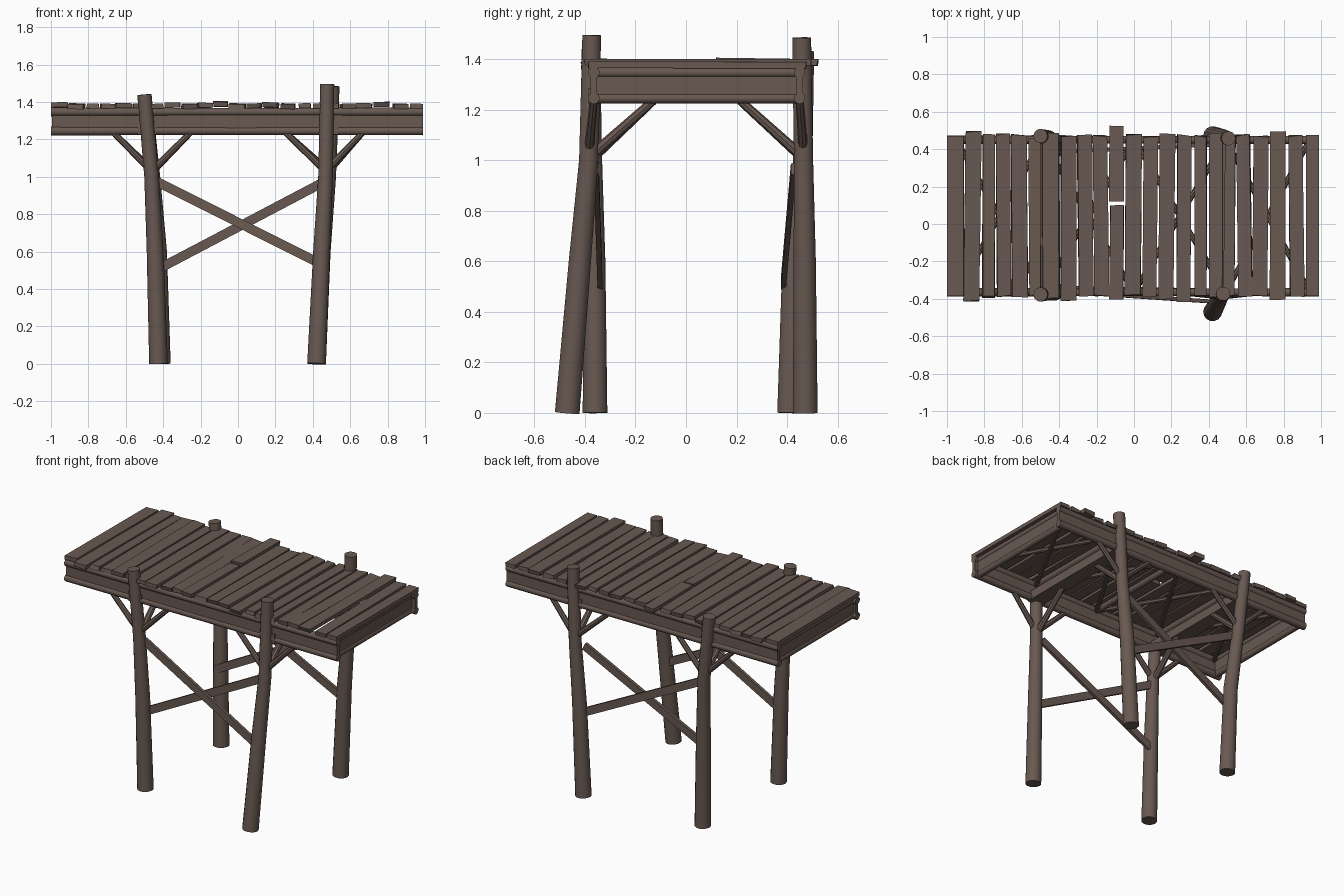
import bpy, bmesh, math, random
from mathutils import Vector, Matrix

if "Cube" in bpy.data.objects:
    bpy.data.objects.remove(bpy.data.objects["Cube"])

random.seed(4)
wood = bpy.data.materials.new("weathered brown wood")
wood.diffuse_color = (0.14, 0.1, 0.083, 1)
wood.use_nodes = True
wood.node_tree.nodes["Principled BSDF"].inputs["Base Color"].default_value = wood.diffuse_color


def finish(bm, name):
    bmesh.ops.recalc_face_normals(bm, faces=bm.faces[:])
    me = bpy.data.meshes.new(name)
    bm.to_mesh(me)
    bm.free()
    me.materials.append(wood)
    for p in me.polygons:
        p.use_smooth = True
    me.set_sharp_from_angle(angle=math.radians(40))
    ob = bpy.data.objects.new(name, me)
    bpy.context.collection.objects.link(ob)
    return ob


def log(name, pts, radii, n=12):
    """Round timber swept through points, with one radius per point."""
    pts = [Vector(p) for p in pts]
    bm = bmesh.new()
    rings = []
    for i, p in enumerate(pts):
        d = (pts[min(i + 1, len(pts) - 1)] - pts[max(i - 1, 0)]).normalized()
        side = Vector((0, 1, 0)) if abs(d.y) < 0.9 else Vector((1, 0, 0))
        u = d.cross(side).normalized()
        v = d.cross(u)
        rings.append([bm.verts.new(p + radii[i] * (u * math.cos(a) + v * math.sin(a)))
                      for a in (2 * math.pi * k / n for k in range(n))])
    for a, b in zip(rings, rings[1:]):
        for k in range(n):
            bm.faces.new((a[k], a[(k + 1) % n], b[(k + 1) % n], b[k]))
    bm.faces.new(rings[0])
    bm.faces.new(rings[-1])
    return finish(bm, name)


def board(name, a, b, width, thick, normal=(0, 0, 1), jitter=0.0):
    """Flat board from a to b; thickness is along the normal."""
    a, b = Vector(a), Vector(b)
    d = (b - a).normalized()
    w = Vector(normal).cross(d).normalized()
    t = d.cross(w)
    m = Matrix((d * (b - a).length, w * width, t * thick)).transposed().to_4x4()
    m.translation = (a + b) / 2
    bm = bmesh.new()
    bmesh.ops.create_cube(bm, size=1, matrix=m)
    for v in bm.verts:
        v.co += d * random.uniform(-jitter, jitter) + w * random.uniform(-jitter, jitter) * 0.5
    return finish(bm, name)


# Crooked posts, wider at the foot
posts = {
    "front_left": [(-0.425, -0.36, 0), (-0.443, -0.363, 0.6), (-0.462, -0.37, 1.0), (-0.5, -0.377, 1.44)],
    "front_right": [(0.42, -0.47, 0), (0.447, -0.42, 0.6), (0.468, -0.385, 1.0), (0.477, -0.373, 1.495)],
    "back_left": [(-0.41, 0.41, 0), (-0.425, 0.425, 0.6), (-0.455, 0.462, 1.0), (-0.5, 0.47, 1.43)],
    "back_right": [(0.42, 0.472, 0), (0.45, 0.47, 0.6), (0.485, 0.465, 1.0), (0.505, 0.458, 1.485)],
}
for name, path in posts.items():
    log(name + "_post", path, [0.05, 0.045, 0.039, 0.038], 14)

# Side girders: a board between two logs, along each long side
YF, YB = -0.365, 0.45
for side, y in (("front", YF), ("back", YB)):
    board(side + "_girder_board", (-0.995, y, 1.295), (0.99, y, 1.295), 0.1, 0.025, (0, 1, 0))
    for part, z in (("upper", 1.347), ("lower", 1.245)):
        log(f"{side}_{part}_girder_log", [(-1, y, z), (0, y, z), (0.99, y, z)],
            [0.024, 0.021, 0.023], 10)

# End frames: board and logs across both ends
for side, x in (("left", -0.965), ("right", 0.955)):
    board(side + "_end_board", (x, YF, 1.295), (x, YB, 1.295), 0.085, 0.025, (1, 0, 0))
    for part, z in (("upper", 1.347), ("lower", 1.245)):
        log(f"{side}_{part}_end_log", [(x, YF, z), (x, YB, z)], [0.02, 0.02], 10)

# Cross beams at the posts and a middle joist
for side, x in (("left", -0.487), ("right", 0.488)):
    board(side + "_cross_beam", (x, -0.385, 1.255), (x, 0.465, 1.255), 0.1, 0.06)
    log(side + "_cross_log", [(x, YF, 1.345), (x, YB, 1.345)], [0.022, 0.022], 10)
log("middle_joist", [(0, YF, 1.345), (0, YB, 1.345)], [0.02, 0.02], 10)

# Diagonal bracing beneath the deck, one crossing per bay
for i, (x0, x1) in enumerate(((-0.95, -0.49), (-0.49, 0.0), (0.0, 0.49), (0.49, 0.94))):
    log(f"deck_diagonal_{i}_a", [(x0, YF, 1.335), (x1, YB, 1.335)], [0.015, 0.015], 8)
    log(f"deck_diagonal_{i}_b", [(x0, YB, 1.345), (x1, YF, 1.345)], [0.015, 0.015], 8)

# Knee braces: two along the girder and one inward from each post
for name, path in posts.items():
    top, x0, y0 = path[3], path[2][0], path[2][1]
    yg = YF if y0 < 0 else YB
    sx, sy = (1 if x0 > 0 else -1), (1 if y0 > 0 else -1)
    for tag, x1 in (("inner", 0.25 * sx), ("outer", 0.67 * sx)):
        log(f"{name}_{tag}_knee", [(x0, y0, 1.03), (x1, yg, 1.24)], [0.019, 0.016], 8)
    log(f"{name}_cross_knee", [(x0, y0, 1.01), (x0, yg - sy * 0.235, 1.235)], [0.021, 0.017], 8)

# Crossed boards between the posts, front and back
for side, s, lh, rl, rh, ll in (("front", 1, -0.365, -0.415, -0.375, -0.34),
                                ("back", -1, 0.45, 0.45, 0.445, 0.385)):
    board(side + "_brace_falling", (-0.435, lh + 0.008 * s, 0.975), (0.42, rl, 0.545),
          0.05, 0.02, (0, 1, 0))
    board(side + "_brace_rising", (-0.42, ll, 0.51), (0.445, rh + 0.02 * s, 0.965),
          0.05, 0.02, (0, 1, 0))

# Deck planks: left edge, right edge, front end, back end, lift
planks = [
    (-1.0, -0.91, -0.385, 0.47, .006), (-0.905, -0.82, -0.41, 0.495, 0), (-0.81, -0.745, -0.39, 0.475, 0),
    (-0.735, -0.66, -0.385, 0.48, 0), (-0.655, -0.57, -0.39, 0.475, .004), (-0.56, -0.5, -0.38, 0.465, 0),
    (-0.49, -0.4, -0.395, 0.48, 0), (-0.39, -0.31, -0.415, 0.465, .006), (-0.3, -0.22, -0.385, 0.475, 0),
    (-0.215, -0.14, -0.385, 0.47, .003), (-0.13, -0.055, 0.125, 0.52, .012), (-0.13, -0.055, -0.4, 0.1, .01),
    (-0.045, 0.04, -0.38, 0.475, 0), (0.05, 0.125, -0.385, 0.465, .002), (0.135, 0.215, -0.4, 0.48, .006),
    (0.23, 0.305, -0.41, 0.475, 0), (0.325, 0.39, -0.385, 0.47, .003), (0.4, 0.47, -0.395, 0.48, 0),
    (0.485, 0.54, -0.385, 0.475, 0), (0.555, 0.625, -0.385, 0.475, 0), (0.635, 0.715, -0.38, 0.47, .003),
    (0.725, 0.81, -0.4, 0.49, .01), (0.83, 0.905, -0.385, 0.47, 0), (0.92, 0.99, -0.385, 0.475, 0),
]
for i, (x0, x1, y0, y1, lift) in enumerate(planks):
    c = (x0 + x1) / 2
    z = 1.377 + lift
    skew = 0 if i in (0, len(planks) - 1) else random.uniform(-0.006, 0.006)
    tilt = random.uniform(-0.003, 0.003)
    board(f"deck_plank_{i + 1}", (c - skew, y0, z + tilt), (c + skew, y1, z - tilt),
          x1 - x0, 0.026, (random.uniform(-0.04, 0.04), 0, 1),
          0 if skew == 0 else 0.007)
